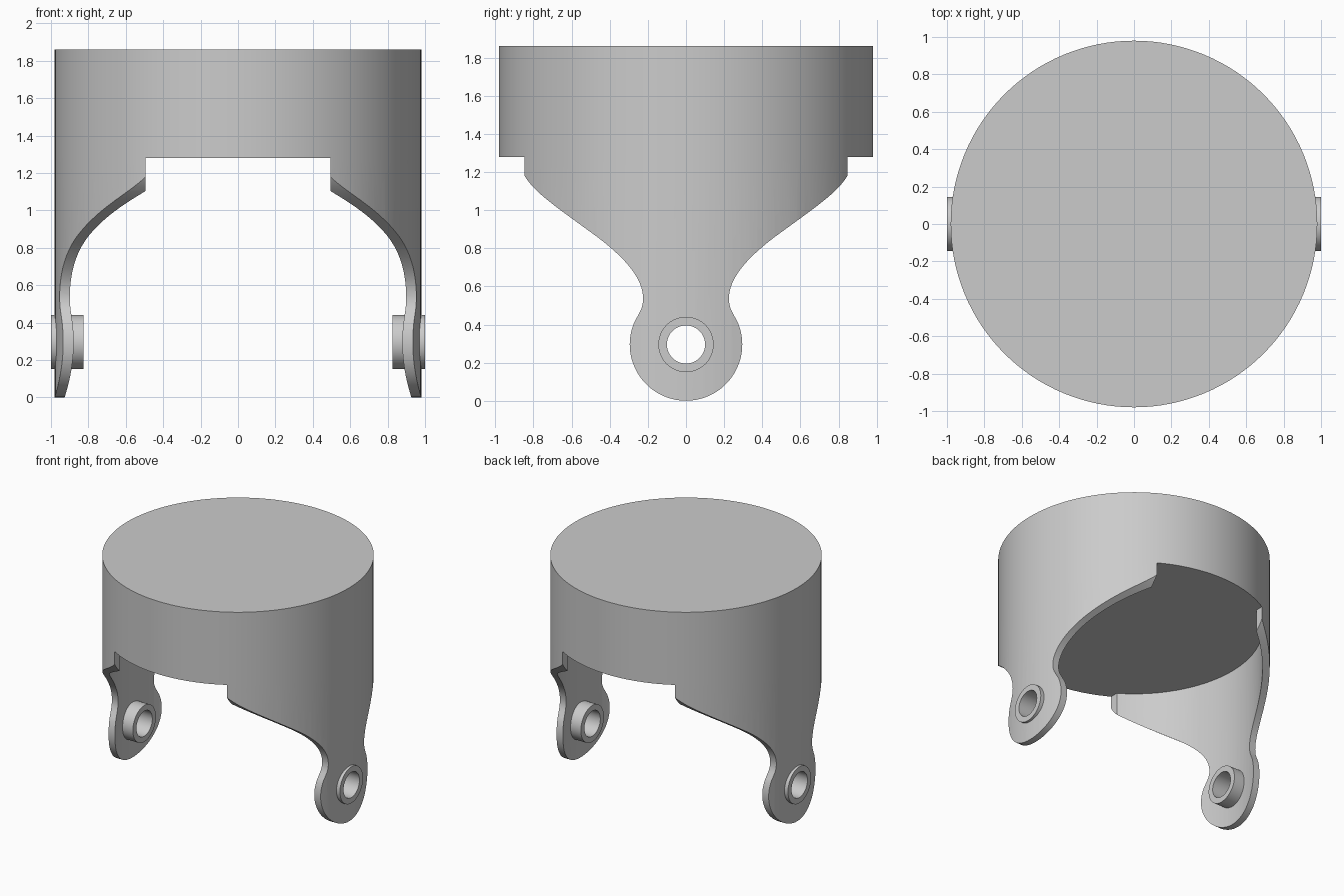
import bpy, bmesh, math
from mathutils import Matrix, Vector
from mathutils.geometry import interpolate_bezier

cube = bpy.data.objects.get("Cube")
if cube:
    bpy.data.objects.remove(cube, do_unlink=True)

R, R_IN = 0.98, 0.927          # outer and inner shell radius
Z_DRUM, Z_TOP = 1.28, 1.86     # underside and top of the drum
EYE_Z, EYE_R = 0.296, 0.295    # centre and radius of the eyelet
CUT_X = 0.495                  # inner limit of the arms

grey = bpy.data.materials.new("plain grey")
grey.use_nodes = True
colour = (0.6, 0.6, 0.6, 1)
grey.diffuse_color = colour
grey.node_tree.nodes["Principled BSDF"].inputs["Base Color"].default_value = colour


def finish(name, bm):
    bmesh.ops.recalc_face_normals(bm, faces=bm.faces)
    mesh = bpy.data.meshes.new(name)
    bm.to_mesh(mesh)
    bm.free()
    mesh.materials.append(grey)
    obj = bpy.data.objects.new(name, mesh)
    bpy.context.collection.objects.link(obj)
    return obj


def cylinder(name, radius, depth, matrix, segments=128):
    bm = bmesh.new()
    bmesh.ops.create_cone(bm, cap_ends=True, segments=segments, radius1=radius,
                          radius2=radius, depth=depth, matrix=matrix)
    return finish(name, bm)


def ring(name, r_in, r_out, z0, z1, matrix, segments=128):
    bm = bmesh.new()
    corners = [(r_in, z0), (r_out, z0), (r_out, z1), (r_in, z1)]
    loops = []
    for i in range(segments):
        a = math.tau * i / segments
        loops.append([bm.verts.new(matrix @ Vector((r * math.cos(a), r * math.sin(a), z)))
                      for r, z in corners])
    for i in range(segments):
        a, b = loops[i], loops[(i + 1) % segments]
        for k in range(4):
            n = (k + 1) % 4
            bm.faces.new((a[k], b[k], b[n], a[n]))
    return finish(name, bm)


def select_only(obj):
    bpy.ops.object.select_all(action='DESELECT')
    obj.select_set(True)
    bpy.context.view_layer.objects.active = obj


def boolean(obj, cutter, operation):
    mod = obj.modifiers.new("cut", 'BOOLEAN')
    mod.operation, mod.solver, mod.object = operation, 'EXACT', cutter
    select_only(obj)
    bpy.ops.object.modifier_apply(modifier=mod.name)
    bpy.data.objects.remove(cutter, do_unlink=True)


def mirror_x(obj):
    mod = obj.modifiers.new("mirror", 'MIRROR')
    mod.use_mirror_merge = False
    select_only(obj)
    bpy.ops.object.modifier_apply(modifier=mod.name)


def smooth(obj):
    select_only(obj)
    bpy.ops.object.shade_smooth_by_angle(angle=math.radians(30))


# Solid drum
drum = cylinder("drum", R, Z_TOP - Z_DRUM,
                Matrix.Translation((0, 0, (Z_TOP + Z_DRUM) / 2)))

# Half outline of an arm: shoulder, neck, then round eyelet
curves = [
    [(0.846, 1.18), (0.80, 1.10), (0.70, 1.03), (0.50, 0.885)],
    [(0.50, 0.885), (0.36, 0.785), (0.225, 0.66), (0.225, 0.54)],
    [(0.225, 0.54), (0.225, 0.48), (0.248, 0.461), (0.268, 0.416)],
]
half = [(1.1, Z_DRUM), (1.1, 1.18)]
for p, h1, h2, q in curves:
    pts = interpolate_bezier(*(Vector((*c, 0)) for c in (p, h1, h2, q)), 14)
    half += [(v.x, v.y) for v in pts[:-1]]
for i in range(25):
    a = math.radians(24 - 114 * i / 24)
    half.append((EYE_R * math.cos(a), EYE_Z + EYE_R * math.sin(a)))
outline = half + [(-y, z) for y, z in reversed(half[:-1])]

# Arms: outline pushed through a thin round shell, with an eyelet hole
bm = bmesh.new()
face = bm.faces.new([bm.verts.new((CUT_X, y, z)) for y, z in outline])
grown = bmesh.ops.extrude_face_region(bm, geom=[face])
bmesh.ops.translate(bm, vec=(0.7, 0, 0),
                    verts=[v for v in grown["geom"] if isinstance(v, bmesh.types.BMVert)])
arms = finish("side_arms", bm)
boolean(arms, ring("shell_cutter", R_IN, R, -0.2, 1.5, Matrix()), 'INTERSECT')
sideways = Matrix.Translation((0, 0, EYE_Z)) @ Matrix.Rotation(math.pi / 2, 4, 'Y')
boolean(arms, cylinder("hole_cutter", 0.12, 1,
                       Matrix.Translation((1, 0, 0)) @ sideways, 48), 'DIFFERENCE')
mirror_x(arms)

# Pivot bushings
bushings = ring("pivot_bushings", 0.1, 0.145, 0.825, 1.0, sideways, 64)
mirror_x(bushings)

for obj in (drum, arms, bushings):
    smooth(obj)
